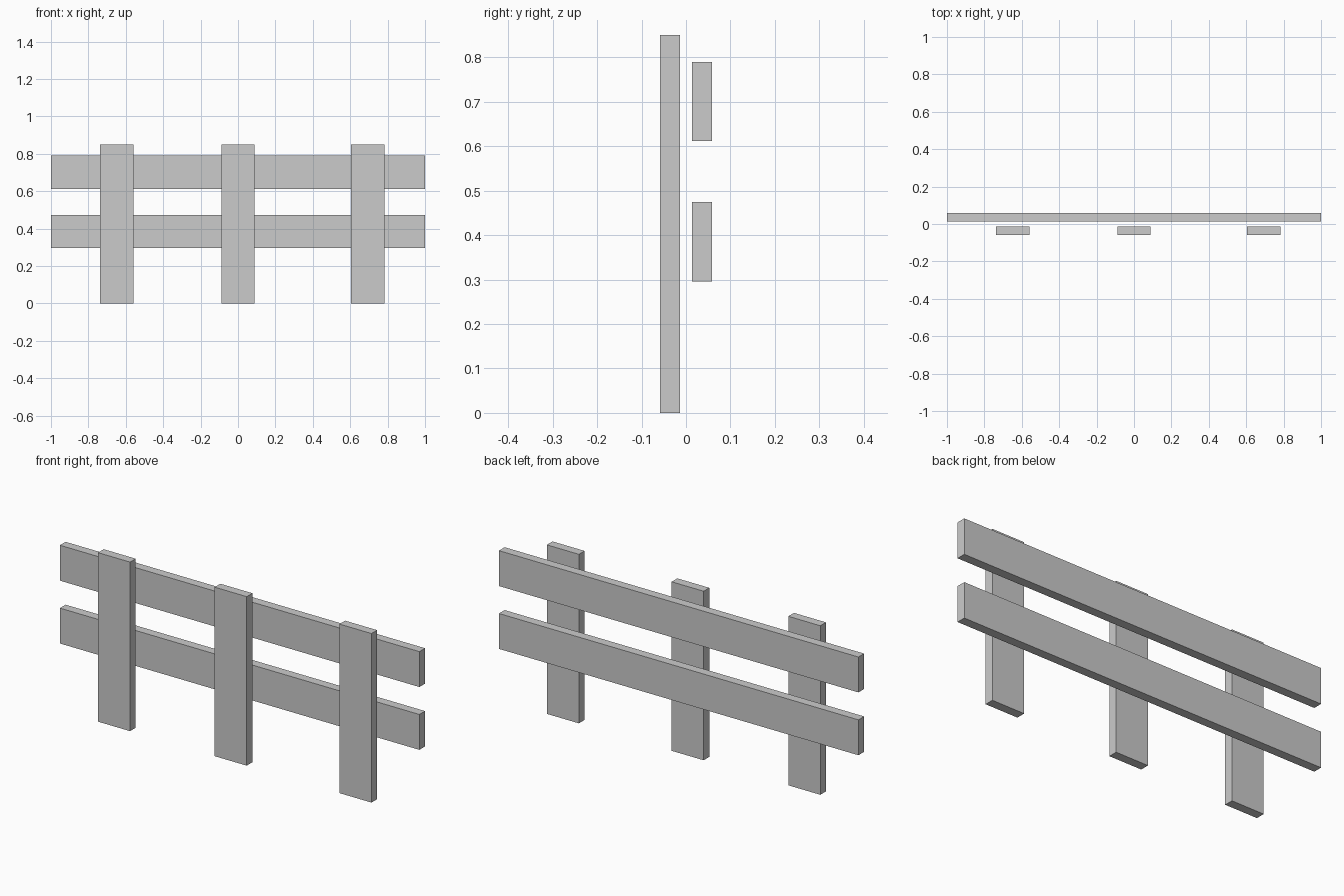
import bpy

if "Cube" in bpy.data.objects:
    bpy.data.objects.remove(bpy.data.objects["Cube"])

THICK = 0.045    # board thickness
WIDTH = 0.178    # board width
OFFSET = 0.0355  # distance of each board layer from the centre plane


def board(name, size, centre):
    """Box with its real dimensions stored in the mesh."""
    bpy.ops.mesh.primitive_cube_add(size=1, location=centre)
    obj = bpy.context.object
    obj.name = name
    obj.scale = size
    bpy.ops.object.transform_apply(location=False, rotation=False, scale=True)
    return obj


# Upright posts at the front
POST_HEIGHT = 0.85
for side, x in (("left", -0.649), ("middle", 0.0), ("right", 0.694)):
    board(f"{side}_post", (WIDTH, THICK, POST_HEIGHT), (x, -OFFSET, POST_HEIGHT / 2))

# Horizontal rails behind the posts
for level, z in (("lower", 0.385), ("upper", 0.701)):
    board(f"{level}_rail", (2.0, THICK, WIDTH), (0, OFFSET, z))
